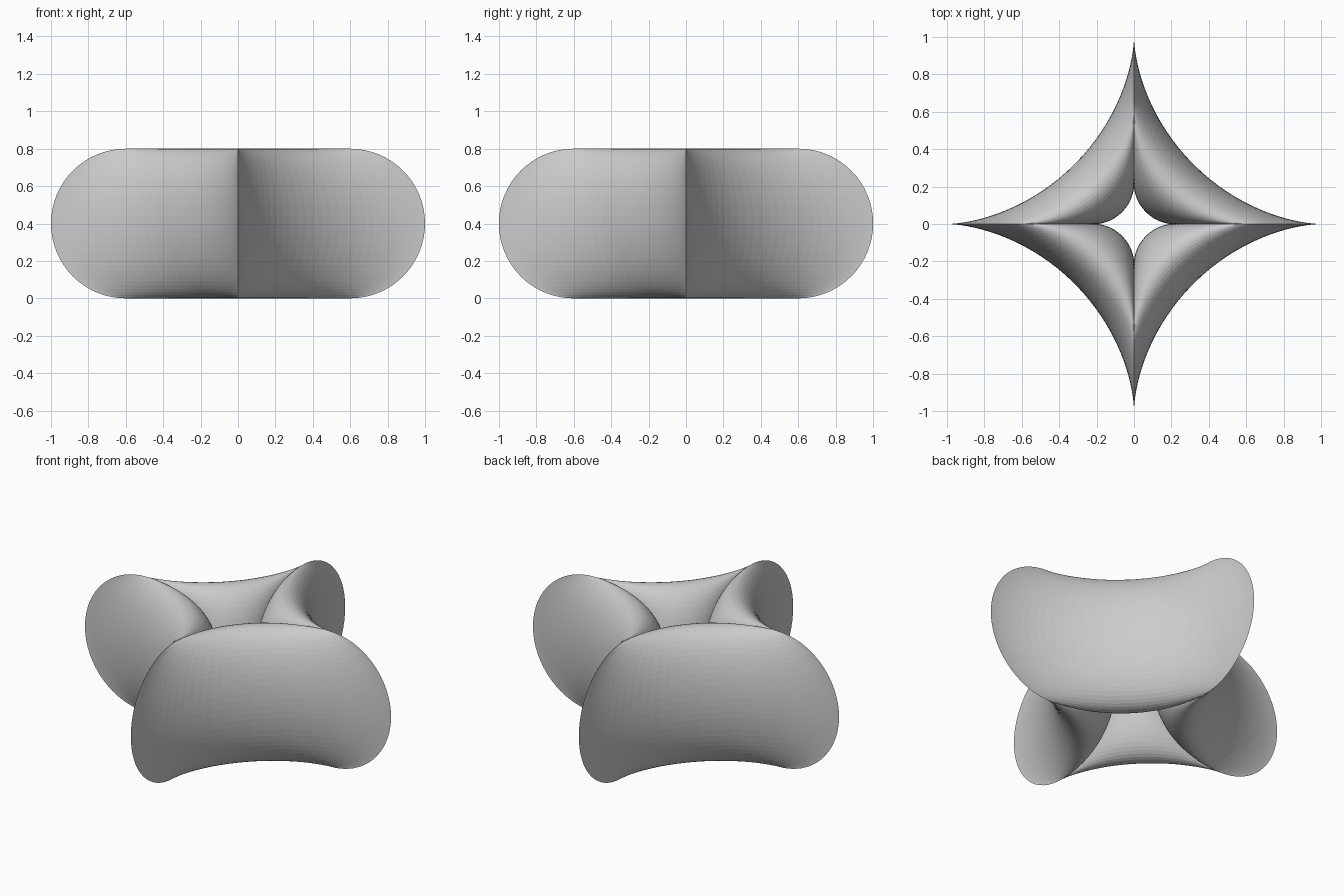
import bpy
import math

if "Cube" in bpy.data.objects:
    bpy.data.objects.remove(bpy.data.objects["Cube"])

PINCH = 3.3  # exponent of the star-shaped plan

# Ring: a round-section torus whose plan is pinched into a four-pointed star
bpy.ops.mesh.primitive_torus_add(
    major_radius=0.6, minor_radius=0.4,
    major_segments=160, minor_segments=64)
ring = bpy.context.object
ring.name = "pinched_star_ring"


def pinch(c):
    """Signed power, keeps each quadrant on its own side."""
    return math.copysign(abs(c) ** PINCH, c)


# Pinch every horizontal circle: r cos t -> r cos^n t, r sin t -> r sin^n t
for v in ring.data.vertices:
    radius = math.hypot(v.co.x, v.co.y)
    v.co.x = radius * pinch(v.co.x / radius)
    v.co.y = radius * pinch(v.co.y / radius)
    v.co.z += 0.4  # stand on the ground

# Fine flat facets, with knife edges on the x and y axes
bpy.ops.object.shade_flat()
